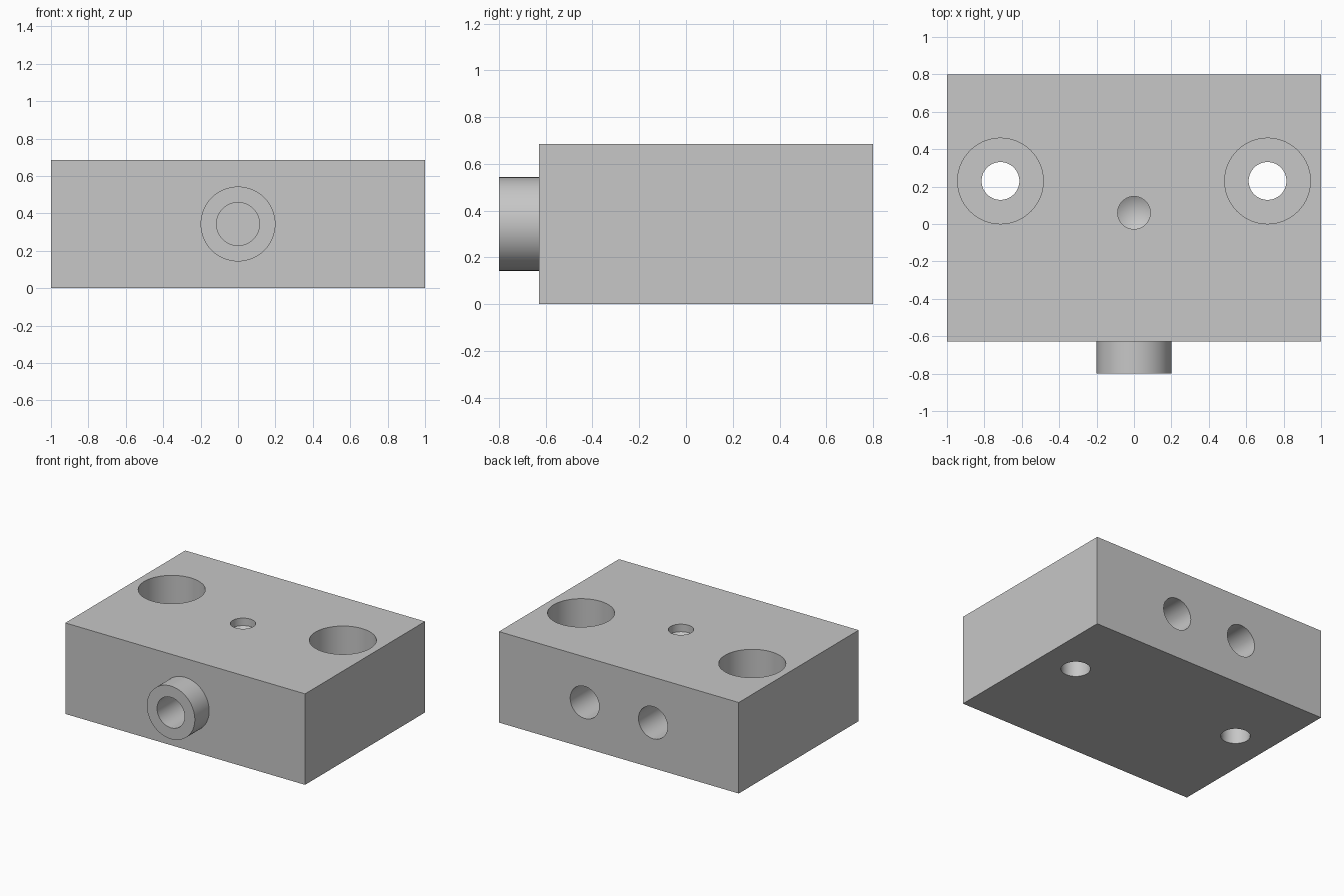
import bpy, bmesh
from math import cos, sin, pi, radians
from mathutils import Vector, Matrix

if "Cube" in bpy.data.objects:
    bpy.data.objects.remove(bpy.data.objects["Cube"], do_unlink=True)

grey = bpy.data.materials.new("machined grey")
grey.use_nodes = True
colour = (0.57, 0.57, 0.57, 1)
grey.diffuse_color = colour
grey.node_tree.nodes["Principled BSDF"].inputs["Base Color"].default_value = colour

SEGMENTS = 72
HALF_X, FRONT, BACK, TOP = 1.0, -0.629, 0.8, 0.686
MID = TOP / 2


def add_object(name, bm):
    bmesh.ops.recalc_face_normals(bm, faces=bm.faces)
    mesh = bpy.data.meshes.new(name)
    bm.to_mesh(mesh)
    bm.free()
    mesh.materials.append(grey)
    obj = bpy.data.objects.new(name, mesh)
    bpy.context.collection.objects.link(obj)
    return obj


def turned(name, origin, direction, profile):
    """Solid of revolution: profile is (radius, distance along direction)."""
    bm = bmesh.new()
    rings = []
    for r, d in profile:
        if r == 0:
            rings.append([bm.verts.new((0, 0, d))])
        else:
            rings.append([bm.verts.new((r * cos(a), r * sin(a), d))
                          for a in (2 * pi * i / SEGMENTS for i in range(SEGMENTS))])
    for low, high in zip(rings, rings[1:]):
        for i in range(SEGMENTS):
            j = (i + 1) % SEGMENTS
            if len(high) == 1:
                bm.faces.new((low[i], low[j], high[0]))
            else:
                bm.faces.new((low[i], low[j], high[j], high[i]))
    for ring in (rings[0], rings[-1]):
        if len(ring) > 1:
            bm.faces.new(ring)
    turn = Vector((0, 0, 1)).rotation_difference(Vector(direction)).to_matrix().to_4x4()
    bm.transform(Matrix.Translation(origin) @ turn)
    return add_object(name, bm)


def combine(target, tool, operation):
    mod = target.modifiers.new(tool.name, "BOOLEAN")
    mod.operation = operation
    mod.solver = "EXACT"
    mod.object = tool
    bpy.context.view_layer.objects.active = target
    bpy.ops.object.modifier_apply(modifier=mod.name)
    bpy.data.objects.remove(tool, do_unlink=True)


# Rectangular body
bm = bmesh.new()
bmesh.ops.create_cube(bm, size=1)
bm.transform(Matrix.Translation((0, (FRONT + BACK) / 2, MID))
             @ Matrix.Diagonal((2 * HALF_X, BACK - FRONT, TOP, 1)))
block = add_object("mounting_block", bm)

# Round spigot on the front
spigot = turned("front_spigot", (0, -0.8, MID), (0, 1, 0), [(0.2, 0), (0.2, 0.3)])
combine(block, spigot, "UNION")

# Bore through the spigot
cutters = [turned("front_bore", (0, -0.8, MID), (0, 1, 0),
                  [(0.115, -0.1), (0.115, 0.75)])]

# Shallow drilled dimple with a conical floor in the top
cutters.append(turned("top_dimple", (0, 0.06, TOP), (0, 0, -1),
                      [(0.087, -0.1), (0.087, 0.057), (0, 0.108)]))

for side in (-1, 1):
    # Counterbored screw hole, right through the block
    cutters.append(turned("screw_hole", (side * 0.714, 0.23, TOP), (0, 0, -1),
                          [(0.229, -0.1), (0.229, 0.36), (0.101, 0.36), (0.101, TOP + 0.1)]))
    # Port in the back
    cutters.append(turned("back_port", (side * 0.285, BACK, MID), (0, -1, 0),
                          [(0.121, -0.1), (0.121, 0.7)]))

for cutter in cutters:
    combine(block, cutter, "DIFFERENCE")

# Smooth the round walls, keep machined edges sharp
bpy.ops.object.select_all(action="DESELECT")
block.select_set(True)
bpy.context.view_layer.objects.active = block
bpy.ops.object.shade_smooth_by_angle(angle=radians(25))
